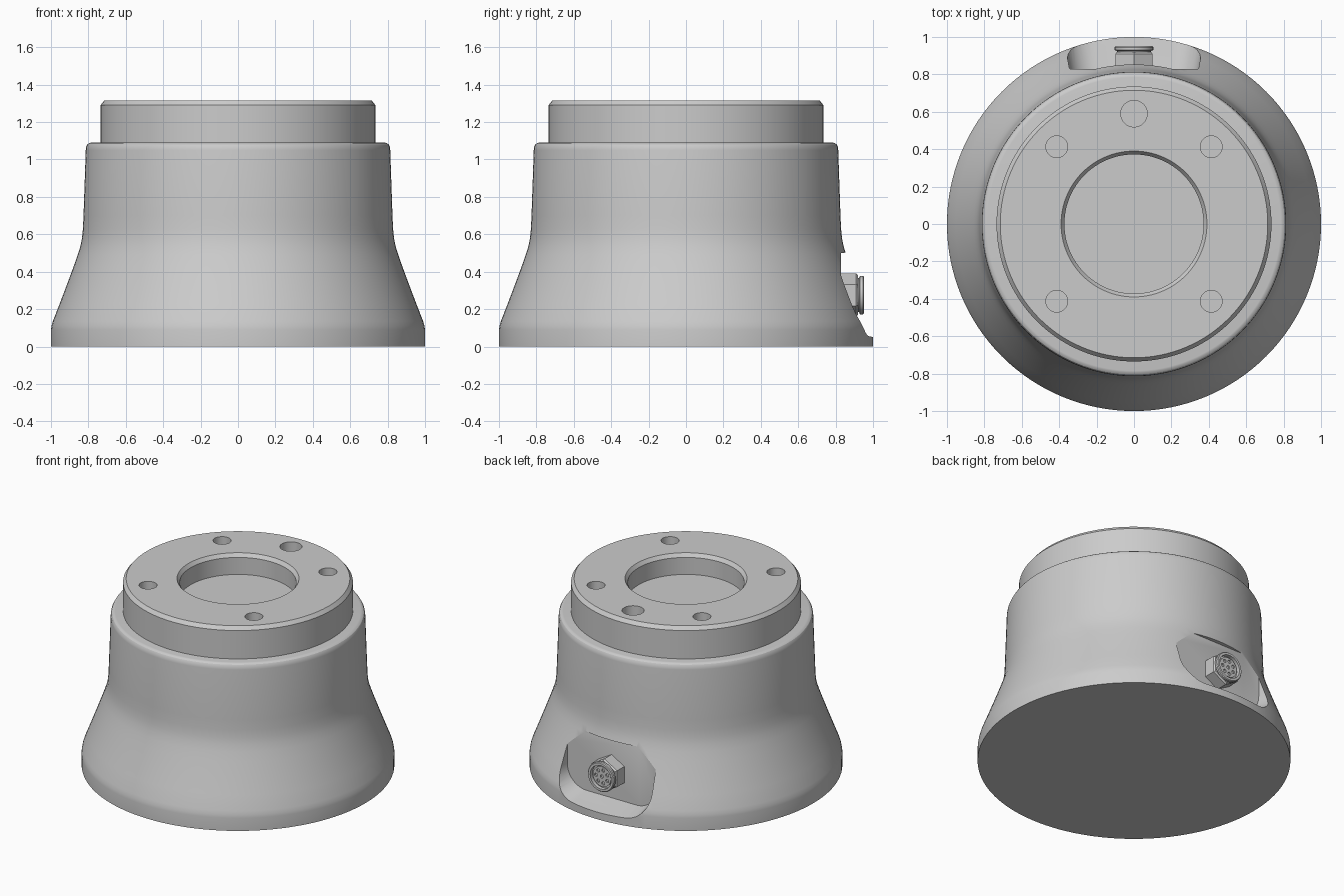
import bpy, bmesh
from math import sin, cos, pi, radians

if "Cube" in bpy.data.objects:
    bpy.data.objects.remove(bpy.data.objects["Cube"])


def loft(name, rings):
    """Skin a stack of equal-length point rings and cap both ends."""
    bm = bmesh.new()
    vs = [[bm.verts.new(p) for p in ring] for ring in rings]
    n = len(vs[0])
    for a, b in zip(vs, vs[1:]):
        for i in range(n):
            j = (i + 1) % n
            bm.faces.new((a[i], a[j], b[j], b[i]))
    bm.faces.new(vs[0])
    bm.faces.new(vs[-1])
    bmesh.ops.recalc_face_normals(bm, faces=bm.faces)
    me = bpy.data.meshes.new(name)
    bm.to_mesh(me)
    bm.free()
    ob = bpy.data.objects.new(name, me)
    bpy.context.collection.objects.link(ob)
    return ob


def turned_z(name, profile, n=128, x=0, y=0):
    return loft(name, [[(x + r * cos(2 * pi * i / n), y + r * sin(2 * pi * i / n), z)
                        for i in range(n)] for r, z in profile])


def turned_y(name, profile, n=48, x=0, z=0):
    return loft(name, [[(x + r * sin(2 * pi * i / n), y, z + r * cos(2 * pi * i / n))
                        for i in range(n)] for r, y in profile])


def rounded_rect(y, half_w, z0, z1, r, steps=10):
    pts = []
    corners = [(half_w - r, z1 - r), (r - half_w, z1 - r),
               (r - half_w, z0 + r), (half_w - r, z0 + r)]
    for k, (cx, cz) in enumerate(corners):
        for s in range(steps + 1):
            a = pi / 2 * (k + s / steps)
            pts.append((cx + r * cos(a), y, cz + r * sin(a)))
    return pts


def activate(ob):
    bpy.ops.object.select_all(action='DESELECT')
    ob.select_set(True)
    bpy.context.view_layer.objects.active = ob


def cut(ob, cutter):
    mod = ob.modifiers.new("cut", 'BOOLEAN')
    mod.operation = 'DIFFERENCE'
    mod.solver = 'EXACT'
    mod.object = cutter
    activate(ob)
    bpy.ops.object.modifier_apply(modifier=mod.name)
    bpy.data.objects.remove(cutter)


def smooth(ob, angle=25):
    activate(ob)
    bpy.ops.object.shade_smooth_by_angle(angle=radians(angle))


# Flared housing
housing = turned_z("housing", [
    (1, 0), (1, .09), (.997, .11), (.99, .135), (.953, .23), (.915, .33), (.878, .43),
    (.857, .49), (.843, .535), (.834, .58), (.829, .63), (.826, .7), (.814, 1.05),
    (.812, 1.068), (.805, 1.081), (.795, 1.088), (.785, 1.09)])

# Connector pocket in the back of the housing, with drafted sides
cut(housing, loft("pocket_cutter", [rounded_rect(.83, .345, .085, .50, .15),
                                    rounded_rect(1.1, .395, .03, .52, .17)]))
smooth(housing)

# Mounting flange with chamfered rim and shallow bore
flange = turned_z("flange", [
    (.735, 1.085), (.735, 1.29), (.715, 1.315), (.39, 1.315), (.372, 1.29), (.372, 1.17)])

# Four bolt holes and one larger locating hole
holes = [(sx * .413, sy * .413, .058) for sx in (-1, 1) for sy in (-1, 1)] + [(0, .59, .071)]
for x, y, r in holes:
    cut(flange, turned_z("hole_cutter", [(r, 1.15), (r, 1.4)], 32, x, y))
smooth(flange)

# Connector: hex nut, then a hollow threaded collar with an insert
CZ = .275
nut = turned_y("connector_nut", [(.115, .825), (.115, .91), (.105, .92)], 6, z=CZ)
collar = turned_y("connector_collar", [
    (.09, .915), (.09, .925), (.103, .93), (.103, .945), (.098, .951), (.082, .951),
    (.082, .925), (.07, .925), (.07, .938)], z=CZ)
smooth(collar)

# Ring of pins plus a centre pin
spots = [(0, 0)] + [(.046 * cos(2 * pi * k / 7), .046 * sin(2 * pi * k / 7)) for k in range(7)]
for k, (x, dz) in enumerate(spots):
    cut(collar, turned_y("pin_cutter", [(.012, .928), (.012, .96)], 12, x, CZ + dz))
smooth(collar)
